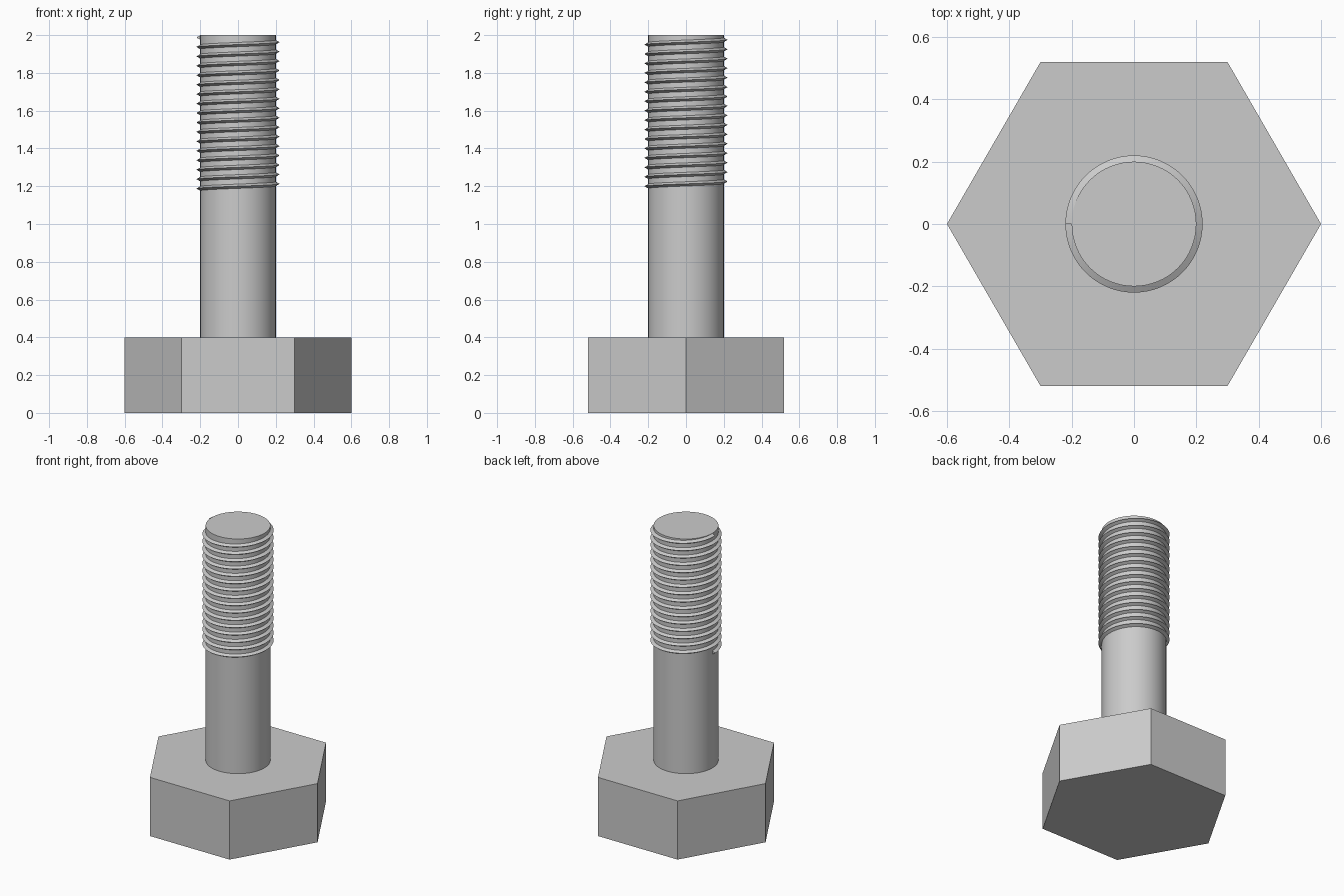
import bpy, bmesh, math

cube = bpy.data.objects.get("Cube")
if cube:
    bpy.data.objects.remove(cube, do_unlink=True)

steel = bpy.data.materials.new("grey_steel")
steel.use_nodes = True
GREY = (0.6, 0.6, 0.6, 1)
steel.diffuse_color = GREY
steel.node_tree.nodes["Principled BSDF"].inputs["Base Color"].default_value = GREY

HEAD_R, HEAD_H = 0.6, 0.4
SHANK_R, TOP = 0.2, 2.0
CREST_R, PITCH, TURNS, HALF = 0.22, 0.05, 16, 0.0125
STEPS = 64


def prism(name, radius, bottom, top, sides):
    bpy.ops.mesh.primitive_cylinder_add(vertices=sides, radius=radius, depth=top - bottom,
                                        location=(0, 0, (bottom + top) / 2))
    obj = bpy.context.object
    obj.name = name
    obj.data.materials.append(steel)
    return obj


# Hexagonal head with corners on the x axis
head = prism("hex_head", HEAD_R, 0, HEAD_H, 6)
head.rotation_euler.z = math.radians(30)

# Round shank
shank = prism("shank", SHANK_R, HEAD_H, TOP, STEPS)
bpy.ops.object.shade_smooth_by_angle(angle=math.radians(30))

# Right-handed thread: a triangular section swept up a helix
bm = bmesh.new()
start = TOP - HALF - PITCH * TURNS
section = [(SHANK_R - 0.002, -HALF), (CREST_R, 0), (SHANK_R - 0.002, HALF)]
rings = []
for i in range(TURNS * STEPS + 1):
    a = math.pi + math.tau * i / STEPS
    z = start + PITCH * i / STEPS
    rings.append([bm.verts.new((r * math.cos(a), r * math.sin(a), z + dz)) for r, dz in section])
for low, high in zip(rings, rings[1:]):
    for j in range(3):
        k = (j + 1) % 3
        bm.faces.new((low[j], high[j], high[k], low[k]))
bm.faces.new(rings[0])
bm.faces.new(rings[-1][::-1])
bmesh.ops.recalc_face_normals(bm, faces=bm.faces)
mesh = bpy.data.meshes.new("thread")
bm.to_mesh(mesh)
bm.free()
mesh.materials.append(steel)
thread = bpy.data.objects.new("thread", mesh)
bpy.context.collection.objects.link(thread)
bpy.ops.object.select_all(action="DESELECT")
thread.select_set(True)
bpy.context.view_layer.objects.active = thread
bpy.ops.object.shade_smooth_by_angle(angle=math.radians(30))
